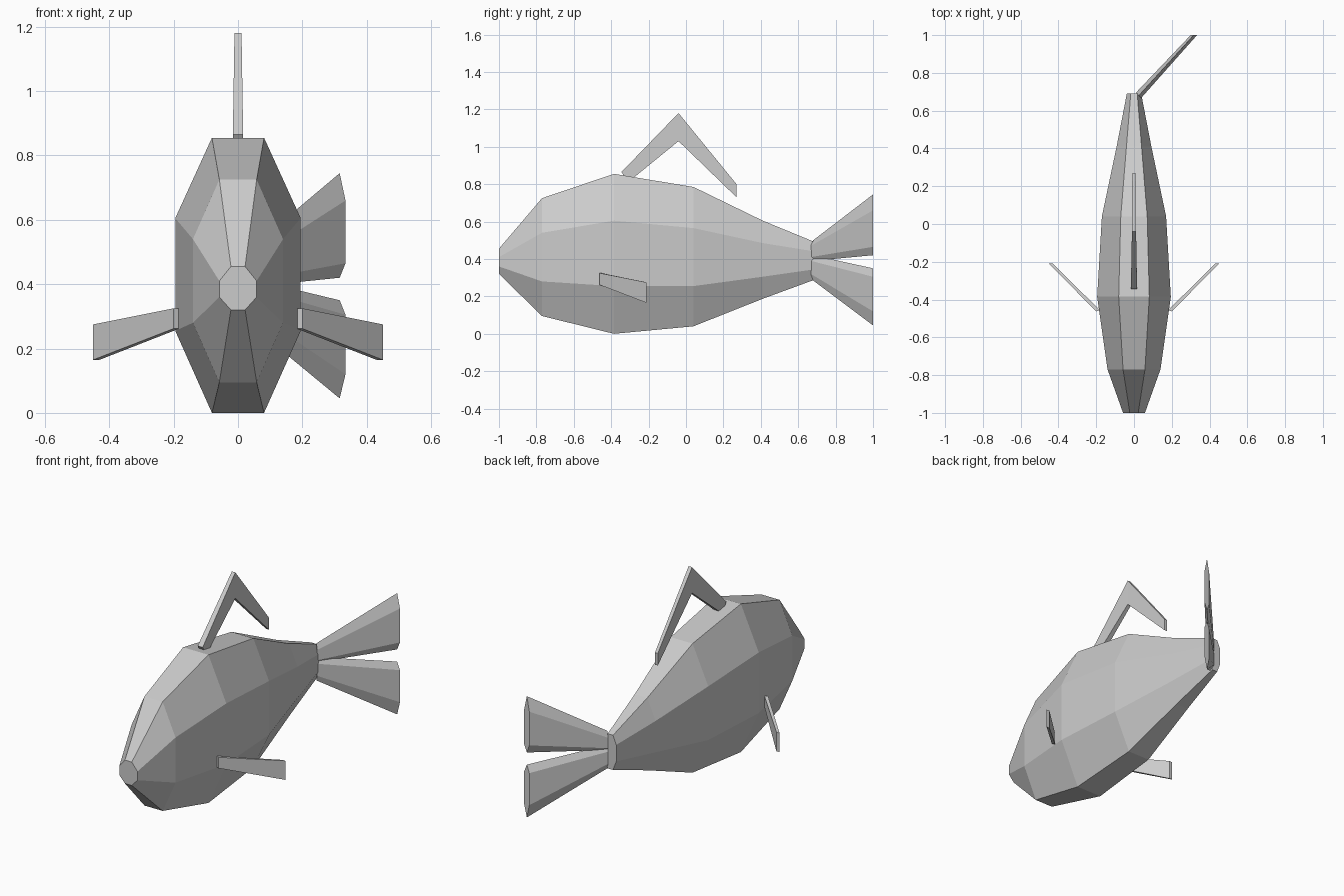
import bpy
import bmesh

cube = bpy.data.objects.get("Cube")
if cube:
    bpy.data.objects.remove(cube, do_unlink=True)

grey = bpy.data.materials.new("plain grey")
grey.use_nodes = True
colour = (0.6, 0.6, 0.6, 1)
grey.diffuse_color = colour
grey.node_tree.nodes["Principled BSDF"].inputs["Base Color"].default_value = colour


def loft(name, rings):
    """Join rings of equal point count with flat faces and cap both ends."""
    bm = bmesh.new()
    loops = [[bm.verts.new(p) for p in ring] for ring in rings]
    for a, b in zip(loops, loops[1:]):
        for i in range(len(a)):
            j = (i + 1) % len(a)
            bm.faces.new((a[i], a[j], b[j], b[i]))
    bm.faces.new(loops[0])
    bm.faces.new(loops[-1])
    bmesh.ops.recalc_face_normals(bm, faces=bm.faces)
    mesh = bpy.data.meshes.new(name)
    bm.to_mesh(mesh)
    bm.free()
    mesh.materials.append(grey)
    obj = bpy.data.objects.new(name, mesh)
    bpy.context.collection.objects.link(obj)
    return obj


def octagon(y, half_width, flat, bottom, low, high, top):
    side = [(flat, bottom), (half_width, low), (half_width, high), (flat, top)]
    return [(x, y, z) for x, z in side] + [(-x, y, z) for x, z in reversed(side)]


# Body: octagonal sections from mouth to tail root
sections = [
    (-1.0, 0.058, 0.022, 0.32, 0.36, 0.41, 0.455),
    (-0.77, 0.14, 0.058, 0.095, 0.28, 0.54, 0.725),
    (-0.385, 0.195, 0.081, 0.0, 0.255, 0.605, 0.855),
    (0.04, 0.17, 0.07, 0.04, 0.255, 0.565, 0.785),
    (0.41, 0.092, 0.04, 0.187, 0.305, 0.485, 0.605),
    (0.69, 0.038, 0.017, 0.29, 0.345, 0.44, 0.49),
]
loft("body", [octagon(*s) for s in sections])


# Tail: two bevelled lobes swept to one side
def lobe_ring(inner, middle, outer, heights):
    bottom, low, high, top = heights
    return [(*middle, bottom), (*outer, low), (*outer, high),
            (*middle, top), (*inner, high), (*inner, low)]


root = ((0.01, 0.695), (0.025, 0.68), (0.038, 0.667))
tip = ((0.3, 1.0), (0.316, 1.0), (0.334, 1.0))
lobes = {
    "upper_tail_lobe": ((0.39, 0.41, 0.47, 0.5), (0.42, 0.465, 0.66, 0.745)),
    "lower_tail_lobe": ((0.285, 0.32, 0.39, 0.42), (0.045, 0.12, 0.305, 0.35)),
}
for name, (root_z, tip_z) in lobes.items():
    loft(name, [lobe_ring(*root, root_z), lobe_ring(*tip, tip_z)])


# Back fin: bent, tapering strip
def strip_ring(half, upper, lower):
    return [(half, *upper), (-half, *upper), (-half, *lower), (half, *lower)]


loft("back_fin", [
    strip_ring(0.016, (-0.345, 0.865), (-0.31, 0.81)),
    strip_ring(0.011, (-0.04, 1.18), (-0.04, 1.03)),
    strip_ring(0.009, (0.27, 0.8), (0.27, 0.73)),
])

# Side fins: thin plates angled outward and back
for side, name in ((1, "left_side_fin"), (-1, "right_side_fin")):
    rings = []
    for front, back, low, high in (
        ((0.2, -0.463), (0.182, -0.455), 0.262, 0.325),
        ((0.45, -0.21), (0.43, -0.21), 0.165, 0.275),
    ):
        rings.append([(side * x, y, z) for (x, y), z in
                      ((front, low), (front, high), (back, high), (back, low))])
    loft(name, rings)
